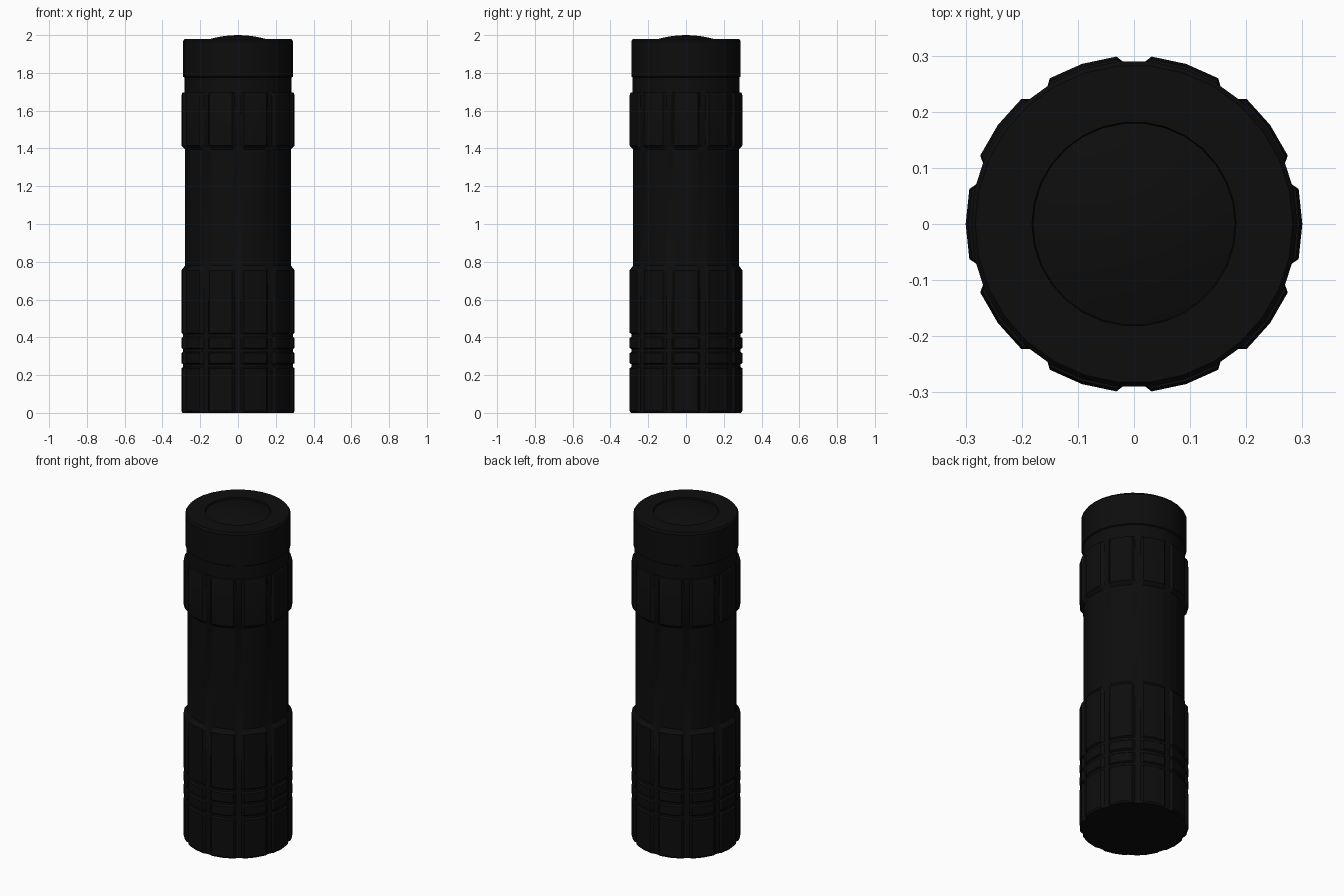
import bpy, bmesh
from math import radians, cos, sin

if "Cube" in bpy.data.objects:
    bpy.data.objects.remove(bpy.data.objects["Cube"])

black = bpy.data.materials.new("black_metal")
black.diffuse_color = (0.004, 0.004, 0.004, 1)
black.use_nodes = True
black.node_tree.nodes["Principled BSDF"].inputs["Base Color"].default_value = black.diffuse_color

FLOOR = 0.286  # radius at the bottom of the flutes
plain = [(12 * i, 9.0) for i in range(30)]
fluted = [(36 * k + a, lim) for k in range(10)
          for a, lim in ((0, 9), (12, 9), (15, FLOOR), (21, FLOOR), (24, 9))]


def lathe(name, profile, layout):
    """Loft rings of (radius, z); each layout entry is (angle, radius limit)."""
    bm = bmesh.new()
    rings = []
    for r, z in profile:
        ring = []
        for a, lim in layout:
            q = min(r, lim)
            ring.append(bm.verts.new((q * cos(radians(a)), q * sin(radians(a)), z)))
        rings.append(ring)
    n = len(layout)
    for lo, hi in zip(rings, rings[1:]):
        for i in range(n):
            j = (i + 1) % n
            bm.faces.new((lo[i], lo[j], hi[j], hi[i]))
    bm.faces.new(rings[0][::-1])
    bm.faces.new(rings[-1])
    mesh = bpy.data.meshes.new(name)
    bm.to_mesh(mesh)
    bm.free()
    mesh.materials.append(black)
    ob = bpy.data.objects.new(name, mesh)
    bpy.context.collection.objects.link(ob)
    bpy.ops.object.select_all(action='DESELECT')
    ob.select_set(True)
    bpy.context.view_layer.objects.active = ob
    bpy.ops.object.shade_smooth_by_angle(angle=radians(25))
    return ob


# Fluted body: head grip with three ring grooves, slim barrel, rear grip, neck
body = [(0.293, 0), (0.3, 0.01)]
for z in (0.25, 0.33, 0.41):
    body += [(0.3, z - 0.014), (0.29, z - 0.007), (0.29, z + 0.007), (0.3, z + 0.014)]
body += [(0.3, 0.755), (0.28, 0.78),
         (0.28, 1.395), (0.3, 1.415),
         (0.3, 1.68), (0.295, 1.695), (0.283, 1.697), (0.283, 1.785)]
lathe("body", body, fluted)

# Tail cap with a shallow seat for the button
lathe("tail_cap", [(0.283, 1.775), (0.291, 1.78), (0.291, 1.968),
                   (0.283, 1.979), (0.182, 1.979), (0.18, 1.968)], plain)

# Domed push button
lathe("button", [(0.18, 1.965)] + [
    (0.18 * (1 - t), 1.97 + 0.03 * (1 - (1 - t) ** 2)) for t in (0, .15, .35, .55, .75, .95)],
    [(18 * i, 9.0) for i in range(20)])
